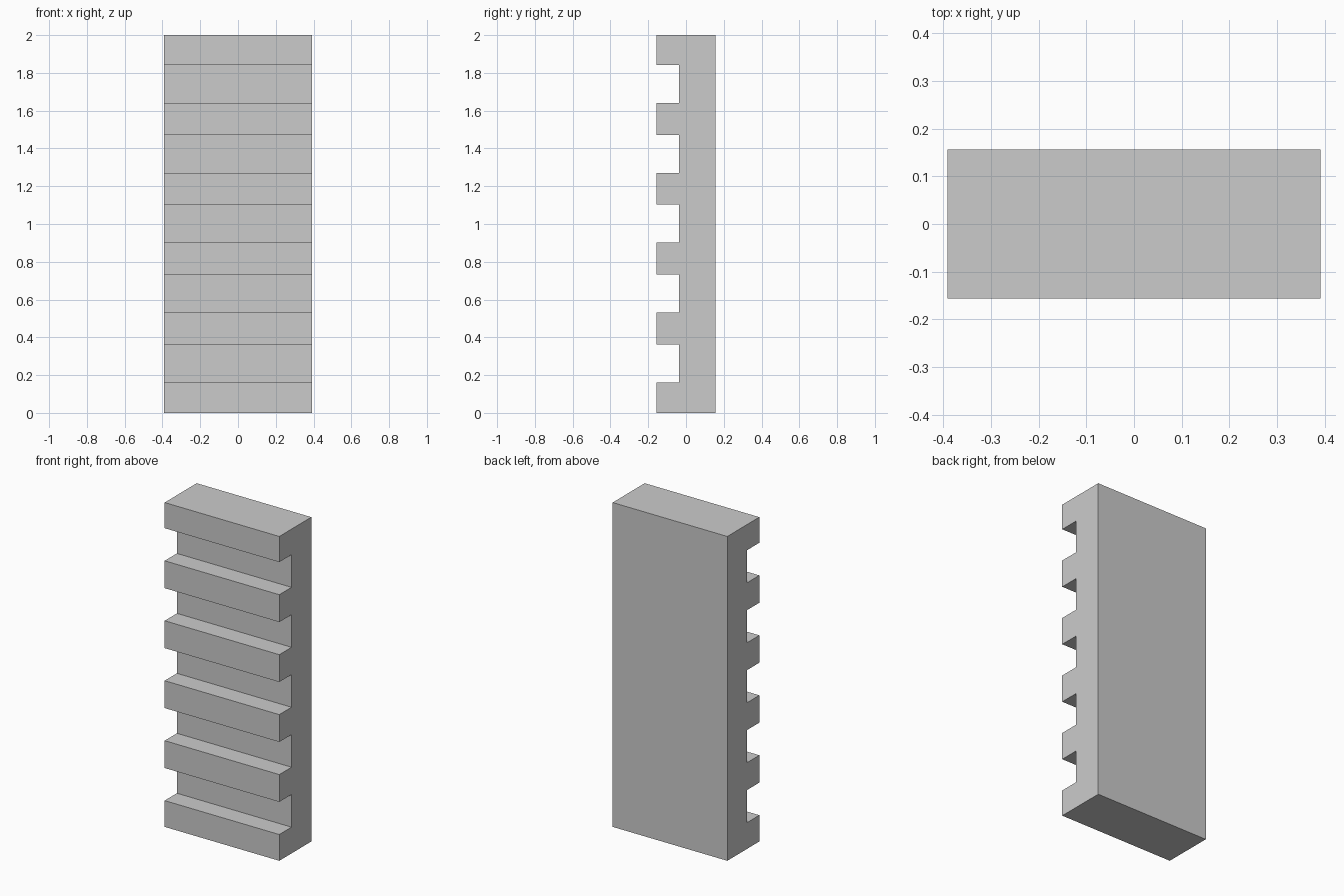
import bpy, bmesh

if "Cube" in bpy.data.objects:
    bpy.data.objects.remove(bpy.data.objects["Cube"])

HALF_X, HALF_Y, HEIGHT = 0.391, 0.156, 2.0
GROOVE_Y = -0.037                 # depth plane of the groove floors
FIRST, PITCH, GROOVE_H, COUNT = 0.162, 0.3697, 0.201, 5

# Toothed side profile in (y, z)
profile = [(HALF_Y, 0), (HALF_Y, HEIGHT), (-HALF_Y, HEIGHT)]
for i in reversed(range(COUNT)):
    low = FIRST + i * PITCH
    high = low + GROOVE_H
    profile += [(-HALF_Y, high), (GROOVE_Y, high), (GROOVE_Y, low), (-HALF_Y, low)]
profile.append((-HALF_Y, 0))

# Extrude the profile across the width
bm = bmesh.new()
face = bm.faces.new([bm.verts.new((-HALF_X, y, z)) for y, z in profile])
result = bmesh.ops.extrude_face_region(bm, geom=[face], use_keep_orig=True)
new_verts = [g for g in result["geom"] if isinstance(g, bmesh.types.BMVert)]
bmesh.ops.translate(bm, verts=new_verts, vec=(2 * HALF_X, 0, 0))
bmesh.ops.recalc_face_normals(bm, faces=bm.faces)

mesh = bpy.data.meshes.new("grooved_rail")
bm.to_mesh(mesh)
bm.free()
rail = bpy.data.objects.new("grooved_rail", mesh)
bpy.context.collection.objects.link(rail)
